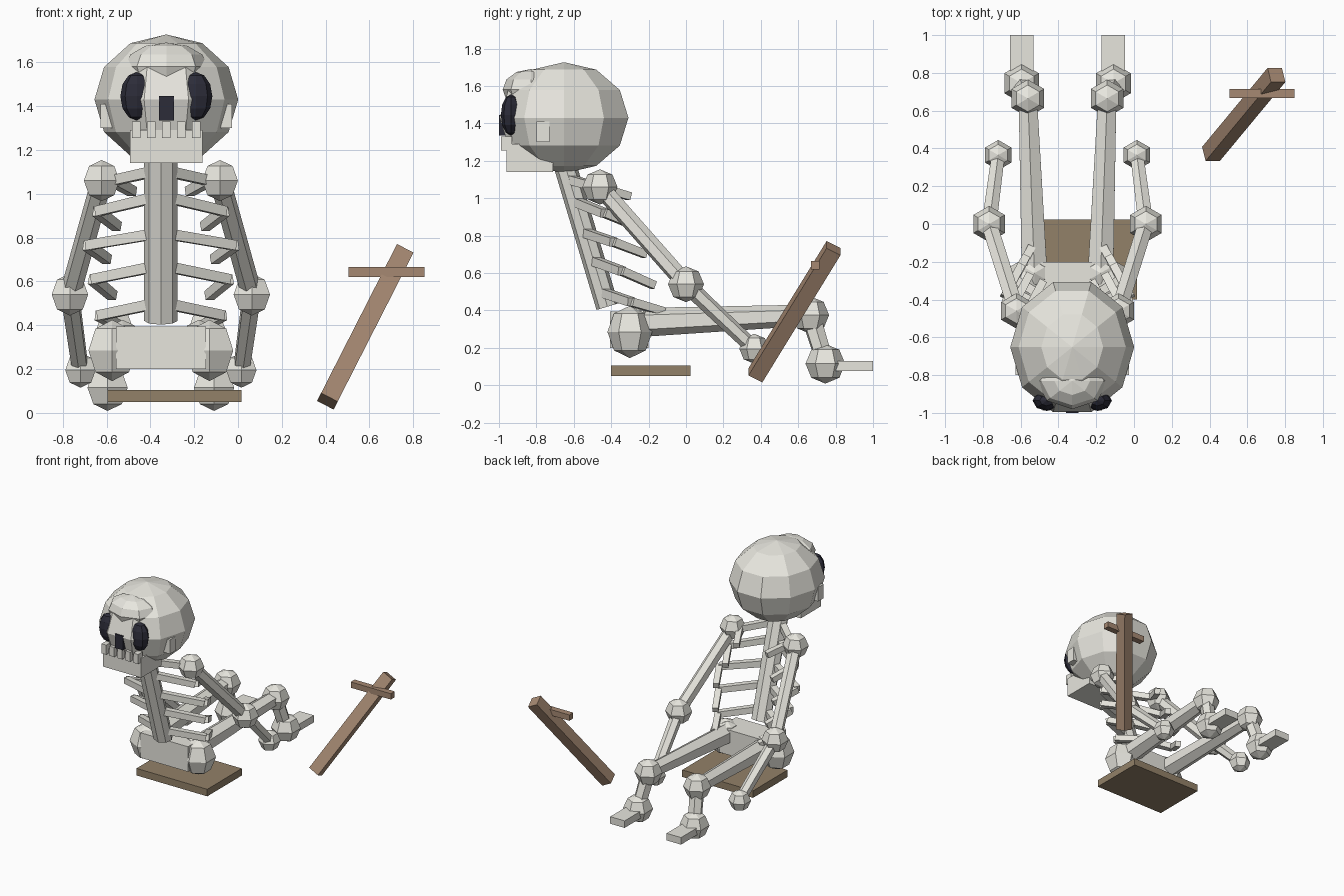
import bpy, bmesh
from math import radians
from mathutils import Vector, Matrix, Euler

if "Cube" in bpy.data.objects:
    bpy.data.objects.remove(bpy.data.objects["Cube"])

CX, SX = -0.352, -0.327      # body and skull centre lines


def mat(name, rgb):
    m = bpy.data.materials.new(name)
    m.diffuse_color = (*rgb, 1)
    m.use_nodes = True
    m.node_tree.nodes["Principled BSDF"].inputs["Base Color"].default_value = m.diffuse_color
    return m


BONE = mat("bone", (0.80, 0.79, 0.73))
DARK = mat("socket_dark", (0.025, 0.025, 0.04))
WOOD = mat("cross_wood", (0.38, 0.25, 0.17))
PLANK = mat("plank_wood", (0.29, 0.22, 0.14))


def finish(name, bm, m):
    bmesh.ops.recalc_face_normals(bm, faces=bm.faces)
    me = bpy.data.meshes.new(name)
    bm.to_mesh(me)
    bm.free()
    me.materials.append(m)
    ob = bpy.data.objects.new(name, me)
    bpy.context.collection.objects.link(ob)
    return ob


def ball(name, c, r, seg=6, rings=4, m=BONE, turn=0):
    r = (r, r, r) if isinstance(r, float) else r
    bm = bmesh.new()
    bmesh.ops.create_uvsphere(bm, u_segments=seg, v_segments=rings, radius=1)
    M = Matrix.Translation(c) @ Matrix.Diagonal((*r, 1)) @ Matrix.Rotation(radians(turn), 4, 'Z')
    bm.transform(M)
    return finish(name, bm, m)


def box(name, lo, hi, m=BONE):
    lo, hi = Vector(lo), Vector(hi)
    bm = bmesh.new()
    bmesh.ops.create_cube(bm, size=1)
    bm.transform(Matrix.Translation((lo + hi) / 2) @ Matrix.Diagonal((*(hi - lo), 1)))
    return finish(name, bm, m)


def rod(bm, a, b, r1, r2, seg=6, turn=0, flat=1):
    a, b = Vector(a), Vector(b)
    d = b - a
    M = (Matrix.Translation((a + b) / 2) @ d.to_track_quat('Z', 'Y').to_matrix().to_4x4()
         @ Matrix.Diagonal((1, flat, 1, 1)) @ Matrix.Rotation(radians(turn), 4, 'Z'))
    bmesh.ops.create_cone(bm, cap_ends=True, segments=seg, radius1=r1, radius2=r2,
                          depth=d.length, matrix=M)


def bone(name, a, b, r1, r2, **kw):
    bm = bmesh.new()
    rod(bm, a, b, r1, r2, **kw)
    return finish(name, bm, BONE)


# Skull
ball("skull", (SX, -0.652, 1.43), (0.328, 0.362, 0.297), 10, 6, turn=90)
ball("brow", (SX, -0.83, 1.58), (0.19, 0.15, 0.11), 8, 6)
box("jaw", (SX - .165, -0.96, 1.14), (SX + .165, -0.71, 1.29))
box("nose_hole", (SX - .034, -1.0, 1.335), (SX + .034, -0.93, 1.445), DARK)
for i in range(5):
    x = SX + (i - 2) * 0.0685
    box(f"tooth_{i + 1}", (x - .02, -0.988, 1.255), (x + .02, -0.93, 1.33))
for s, side in ((-1, "left"), (1, "right")):
    ball(f"eye_socket_{side}", (SX + s * .135, -0.935, 1.445), (0.075, 0.055, 0.11), 8, 6, DARK)
    x = SX + s * .265
    box(f"ear_{side}", (x - .035, -0.80, 1.30), (x + .035, -0.73, 1.41))

# Spine and pelvis
bone("spine", (CX, -0.42, 0.42), (CX, -0.645, 1.17), 0.076, 0.076, seg=8, flat=0.8)
box("pelvis", (CX - .205, -0.405, 0.20), (CX + .205, -0.20, 0.395))

# Ribs: spine height, outer offset, drop to the outer point, tip drop
RIBS = [(1.10, .22, .04, .09), (.98, .29, .06, .13), (.815, .335, .05, .115),
        (.665, .31, .055, .13), (.495, .28, .05, .10)]

for s, side in ((-1, "left"), (1, "right")):
    for i, (z, off, d1, d2) in enumerate(RIBS):
        y = -0.635 + (1.14 - z) * 0.3
        bm = bmesh.new()
        outer = (CX + s * off, y + .15, z - d1)
        rod(bm, (CX + s * .04, y, z), outer, .034, .032, seg=4, turn=45)
        rod(bm, outer, (CX + s * (off - .09), y + .32, z - d2), .032, .03, seg=4, turn=45)
        finish(f"rib_{i + 1}_{side}", bm, BONE)

    def P(off, y, z):
        return (CX + s * off, y, z)

    # Arm
    shoulder, elbow, hand = P(.27, -.46, 1.06), P(.415, 0, .54), P(.367, .365, .195)
    ball(f"shoulder_{side}", shoulder, 0.094)
    ball(f"elbow_{side}", elbow, 0.096)
    ball(f"hand_{side}", hand, 0.08)
    bone(f"upper_arm_{side}", shoulder, elbow, .048, .048)
    bone(f"forearm_{side}", elbow, hand, .045, .04)

    # Leg
    hip, knee, ankle = P(.175, -.26, .335), P(.21, .665, .375), P(.243, .745, .115)
    ball(f"hip_bone_{side}", P(.222, -.30, .285), (.125, .12, .14))
    ball(f"hip_joint_{side}", hip, 0.09)
    ball(f"knee_{side}", knee, 0.10)
    ball(f"ankle_{side}", ankle, 0.106)
    bone(f"thigh_{side}", hip, knee, .078, .056)
    bone(f"shin_{side}", knee, ankle, .055, .05)
    box(f"foot_{side}", P(.243 - .062 * s, .72, .075), P(.243 + .062 * s, 1.0, .13))

# Plank seat
box("seat_plank", (-0.595, -0.40, 0.05), (0.015, 0.025, 0.105), PLANK)

# Leaning wooden cross
bm = bmesh.new()
bmesh.ops.create_cube(bm, size=1)
tilt = Euler((radians(-28.7), radians(27), 0)).to_matrix().to_4x4()
bm.transform(Matrix.Translation((0.581, 0.58, 0.393)) @ tilt @ Matrix.Diagonal((.085, .085, .87, 1)))
finish("cross_post", bm, WOOD)
box("cross_bar", (0.505, 0.667, 0.62), (0.85, 0.715, 0.665), WOOD)
